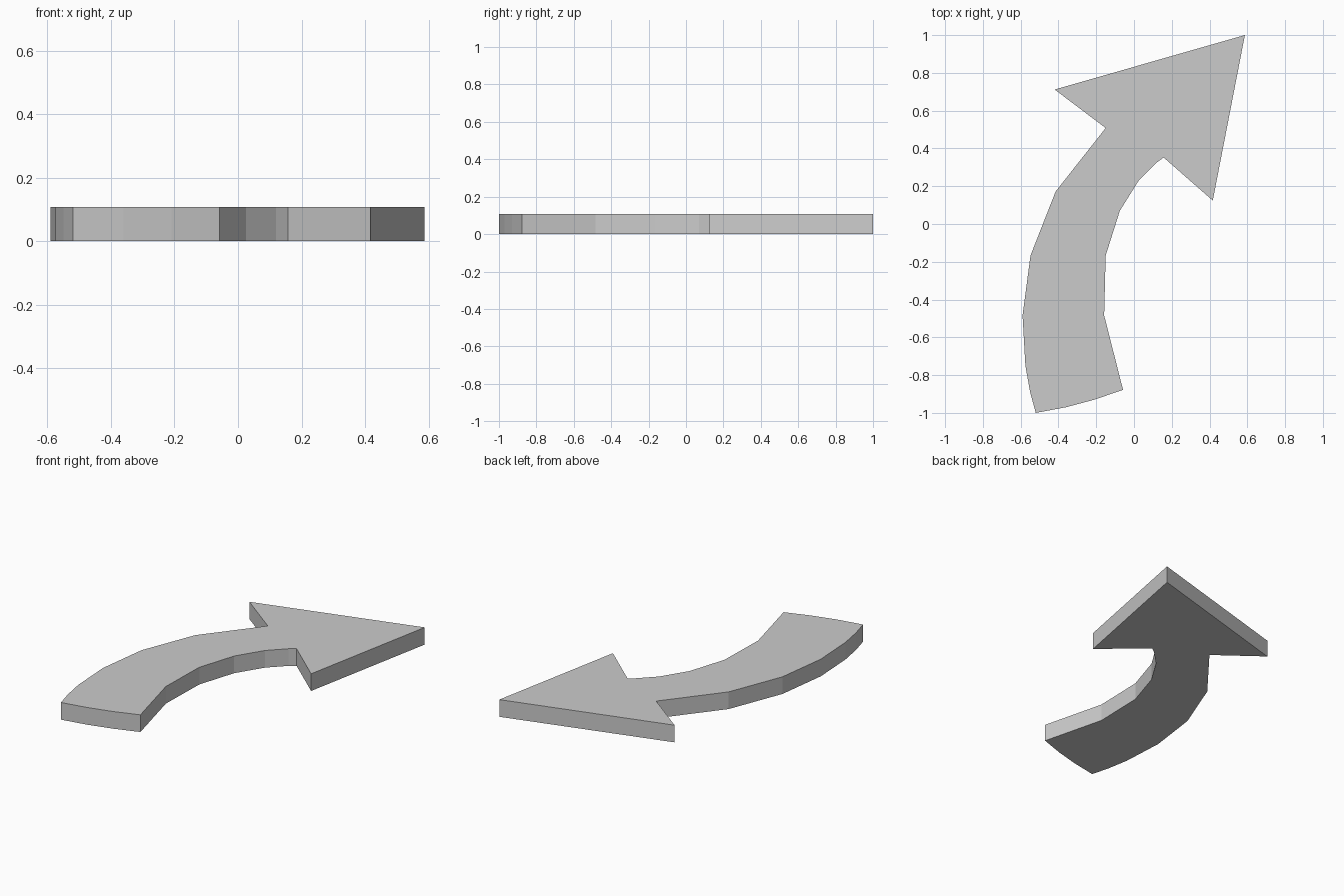
import bpy, bmesh

if "Cube" in bpy.data.objects:
    bpy.data.objects.remove(bpy.data.objects["Cube"])

HEIGHT = 0.107

# Arrow outline, counter-clockwise seen from above
tail_end = [(-0.52, -1.0), (-0.36, -0.97), (-0.21, -0.93), (-0.058, -0.878)]
inner_curve = [(-0.158, -0.484), (-0.15, -0.167), (-0.075, 0.07),
               (0.025, 0.23), (0.12, 0.325), (0.157, 0.352)]
head = [(0.417, 0.124), (0.587, 1.0), (-0.42, 0.712)]
outer_curve = [(-0.15, 0.508), (-0.415, 0.172), (-0.548, -0.167),
               (-0.59, -0.484), (-0.575, -0.75), (-0.55, -0.89)]
outline = tail_end + inner_curve + head + outer_curve

# Flat face extruded upwards into a slab
bm = bmesh.new()
face = bm.faces.new([bm.verts.new((x, y, 0)) for x, y in outline])
result = bmesh.ops.extrude_face_region(bm, geom=[face], use_keep_orig=True)
top = [v for v in result["geom"] if isinstance(v, bmesh.types.BMVert)]
bmesh.ops.translate(bm, verts=top, vec=(0, 0, HEIGHT))
bmesh.ops.recalc_face_normals(bm, faces=bm.faces)

mesh = bpy.data.meshes.new("curved_arrow")
bm.to_mesh(mesh)
bm.free()
arrow = bpy.data.objects.new("curved_arrow", mesh)
bpy.context.collection.objects.link(arrow)
